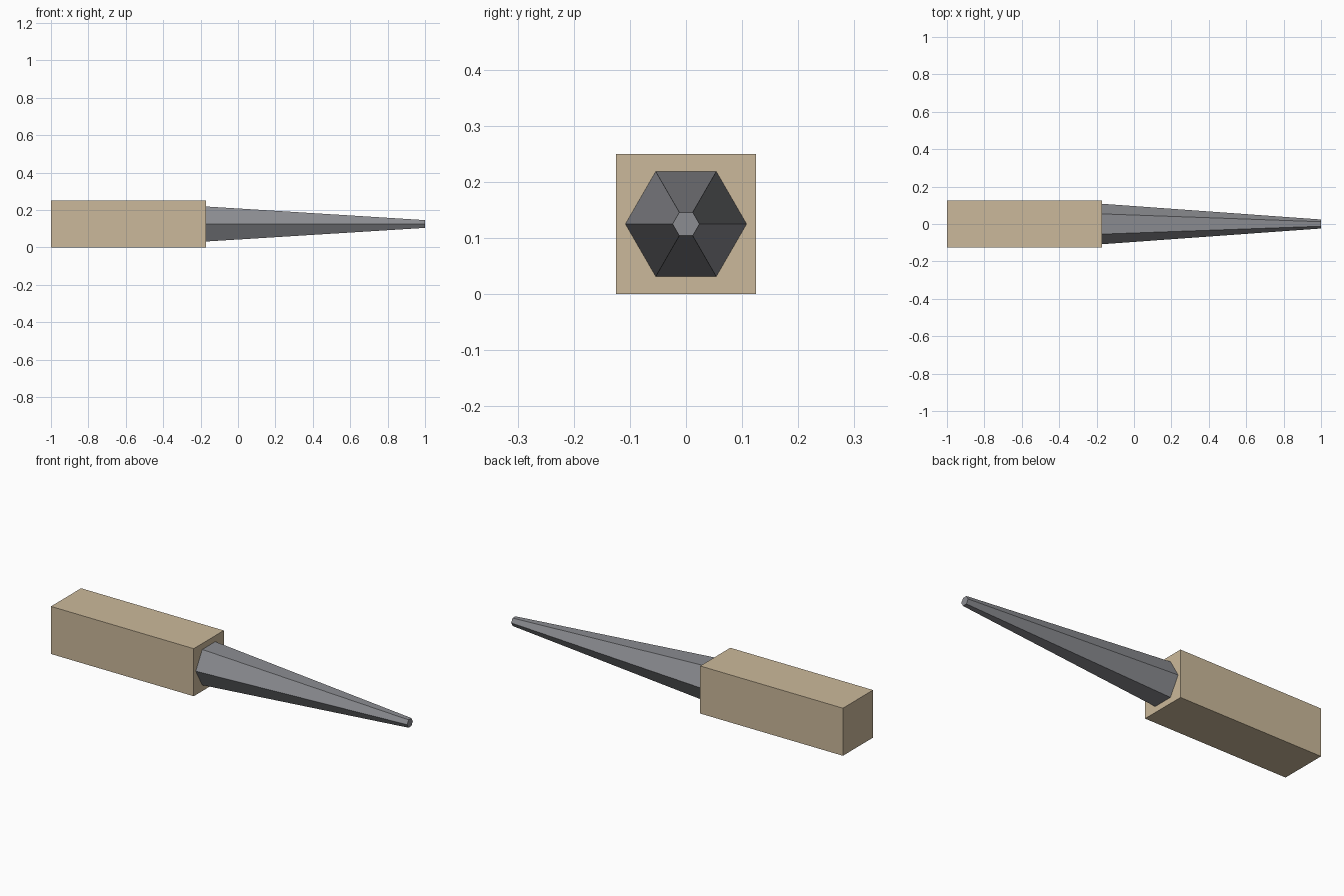
import bpy
import bmesh
from math import cos, sin, tau

cube = bpy.data.objects.get("Cube")
if cube:
    bpy.data.objects.remove(cube, do_unlink=True)

AXIS_Z = 0.125   # height of the tool's long axis
JOINT_X = -0.17  # where the spike leaves the handle


def make_material(name, rgb):
    mat = bpy.data.materials.new(name)
    mat.use_nodes = True
    mat.diffuse_color = (*rgb, 1)
    mat.node_tree.nodes["Principled BSDF"].inputs["Base Color"].default_value = (*rgb, 1)
    return mat


def make_prism(name, sections, sides, phase, mat):
    """Loft a regular polygon along x through (x, radius) sections, with capped ends."""
    bm = bmesh.new()
    rings = []
    for x, radius in sections:
        angles = [tau * i / sides + phase for i in range(sides)]
        rings.append([bm.verts.new((x, radius * cos(a), radius * sin(a))) for a in angles])
    for start, end in zip(rings, rings[1:]):
        for i in range(sides):
            j = (i + 1) % sides
            bm.faces.new((start[i], start[j], end[j], end[i]))
    bm.faces.new(rings[0])
    bm.faces.new(rings[-1])
    bmesh.ops.recalc_face_normals(bm, faces=bm.faces)
    mesh = bpy.data.meshes.new(name)
    bm.to_mesh(mesh)
    bm.free()
    mesh.materials.append(mat)
    obj = bpy.data.objects.new(name, mesh)
    obj.location.z = AXIS_Z
    bpy.context.collection.objects.link(obj)
    return obj


wood = make_material("tan wood", (0.60, 0.485, 0.325))
metal = make_material("grey metal", (0.26, 0.265, 0.285))

# Square wooden handle
corner = AXIS_Z * 2 ** 0.5
make_prism("handle", [(-1, corner), (JOINT_X, corner)], 4, tau / 8, wood)

# Six-sided tapering spike with a blunt tip
make_prism("spike", [(JOINT_X, 0.108), (1, 0.024)], 6, 0, metal)
